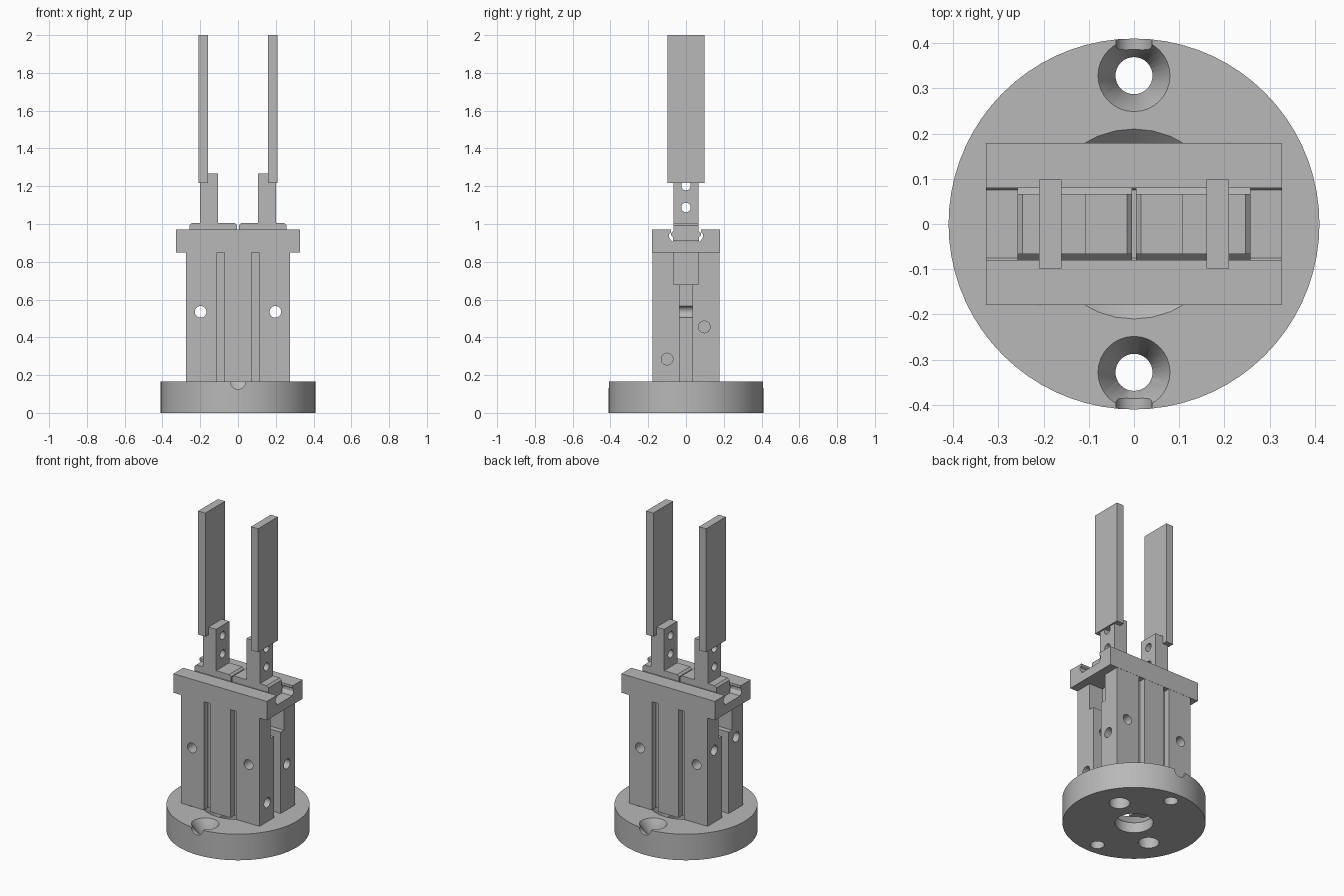
import bpy
import bmesh
from math import radians
from mathutils import Matrix, Vector

if "Cube" in bpy.data.objects:
    bpy.data.objects.remove(bpy.data.objects["Cube"])

grey = bpy.data.materials.new("machined grey")
grey.use_nodes = True
grey.diffuse_color = (0.48, 0.48, 0.48, 1)
grey.node_tree.nodes["Principled BSDF"].inputs["Base Color"].default_value = (0.48, 0.48, 0.48, 1)


def finish(bm, name):
    mesh = bpy.data.meshes.new(name)
    bmesh.ops.recalc_face_normals(bm, faces=bm.faces)
    bm.to_mesh(mesh)
    bm.free()
    mesh.materials.append(grey)
    obj = bpy.data.objects.new(name, mesh)
    bpy.context.scene.collection.objects.link(obj)
    return obj


def box(name, x, y, z):
    """Block given by its (min, max) range on each axis."""
    bm = bmesh.new()
    size = [b - a for a, b in (x, y, z)]
    mid = [(a + b) / 2 for a, b in (x, y, z)]
    bmesh.ops.create_cube(bm, size=1, matrix=Matrix.Translation(mid) @ Matrix.Diagonal((*size, 1)))
    return finish(bm, name)


def rod(name, start, end, r1, r2=None, sides=32):
    """Cylinder or cone running between two points."""
    bm = bmesh.new()
    start, end = Vector(start), Vector(end)
    axis = end - start
    turn = axis.to_track_quat("Z", "Y").to_matrix().to_4x4()
    bmesh.ops.create_cone(bm, cap_ends=True, segments=sides, radius1=r1,
                          radius2=r1 if r2 is None else r2, depth=axis.length,
                          matrix=Matrix.Translation((start + end) / 2) @ turn)
    return finish(bm, name)


def prism(name, half, x0, x1):
    """Mirror a half profile of (y, z) points and extrude it along x."""
    outline = half + [(-y, z) for y, z in reversed(half)]
    bm = bmesh.new()
    face = bm.faces.new([bm.verts.new((x0, y, z)) for y, z in outline])
    moved = bmesh.ops.extrude_face_region(bm, geom=[face])["geom"]
    verts = [v for v in moved if isinstance(v, bmesh.types.BMVert)]
    bmesh.ops.translate(bm, verts=verts, vec=(x1 - x0, 0, 0))
    return finish(bm, name)


def cut(obj, cutters):
    for c in cutters:
        mod = obj.modifiers.new("cut", "BOOLEAN")
        mod.operation = "DIFFERENCE"
        mod.solver = "EXACT"
        mod.object = c
    bpy.context.view_layer.update()
    graph = bpy.context.evaluated_depsgraph_get()
    mesh = bpy.data.meshes.new_from_object(obj.evaluated_get(graph))
    obj.modifiers.clear()
    obj.data = mesh
    for c in cutters:
        bpy.data.objects.remove(c)


def span(s, a, b):
    return tuple(sorted((s * a, s * b)))


parts = []

# Round mounting flange with countersunk screws, rim notches and centre bore
BASE = 0.165
flange = rod("mounting_flange", (0, 0, 0), (0, 0, BASE), 0.41, sides=72)
holes = [rod("bore", (0, 0, -0.1), (0, 0, 0.12), 0.11),
         rod("bore_cone", (0, 0, 0.06), (0, 0, BASE + 0.01), 0.105, 0.22)]
for s in (-1, 1):
    y = s * 0.328
    holes += [rod("screw", (0, y, -0.1), (0, y, 0.3), 0.041),
              rod("countersink", (0, y, 0.085), (0, y, BASE + 0.01), 0.036, 0.085),
              rod("notch", (0, s * 0.38, BASE), (0, s * 0.5, BASE), 0.04),
              rod("pin", (s * 0.21, s * 0.12, -0.1), (s * 0.21, s * 0.12, 0.3), 0.06)]
cut(flange, holes)
parts.append(flange)

# Gripper body with sensor grooves, end slots and bolt holes
body = box("gripper_body", (-0.275, 0.275), (-0.178, 0.178), (BASE, 0.85))
holes = []
for s in (-1, 1):
    holes += [rod("through", (s * 0.198, -0.3, 0.535), (s * 0.198, 0.3, 0.535), 0.031),
              box("slot", span(s, 0.19, 0.4), (-0.034, 0.034), (0.1, 0.7)),
              box("pocket", span(s, 0.18, 0.4), (-0.067, 0.067), (0.68, 0.9))]
    for t in (-1, 1):
        holes.append(box("groove", span(s, 0.072, 0.112), span(t, 0.14, 0.3), (0.1, 0.9)))
for side, y, z in ((1, -0.1, 0.285), (1, 0.097, 0.455), (-1, 0.11, 0.62), (-1, -0.11, 0.62)):
    holes.append(rod("side_hole", (side * 0.22, y, z), (side * 0.4, y, z), 0.031))
cut(body, holes)
parts.append(body)

# Guide rail with a keyed channel along its length
rail = box("guide_rail", (-0.327, 0.327), (-0.179, 0.179), (0.85, 0.97))
cut(rail, [prism("channel", [(0.08, 1.1), (0.08, 0.955), (0.09, 0.948), (0.09, 0.93),
                             (0.075, 0.908)], -0.5, 0.5)])
parts.append(rail)

# Sliding carriages, finger posts and long flat fingers
for s, side in ((-1, "right"), (1, "left")):
    carriage = prism(side + "_carriage", [(0.066, 1.005), (0.066, 0.965), (0.08, 0.95), (0.08, 0.942),
                                          (0.07, 0.932), (0.07, 0.909)], s * 0.004, s * 0.258)
    bm = bmesh.new()
    bm.from_mesh(carriage.data)
    ends = [e for e in bm.edges if all(v.co.z > 1 for v in e.verts)
            and abs(e.verts[0].co.x - e.verts[1].co.x) < 0.001]
    bmesh.ops.bevel(bm, geom=ends, offset=0.012, segments=1, affect="EDGES")
    bm.to_mesh(carriage.data)
    bm.free()

    post = box(side + "_finger_post", span(s, 0.107, 0.2), (-0.066, 0.066), (1.0, 1.267))
    cut(post, [box("seat", span(s, 0.16, 0.3), (-0.2, 0.2), (1.218, 1.4))]
        + [rod("bolt", (0, 0, z), (s * 0.4, 0, z), 0.025) for z in (1.087, 1.203)])
    finger = box(side + "_finger", span(s, 0.16, 0.21), (-0.098, 0.098), (1.218, 2.0))
    parts += [carriage, post, finger]

# Smooth round surfaces while keeping edges crisp
bpy.ops.object.select_all(action="DESELECT")
for obj in parts:
    obj.select_set(True)
bpy.context.view_layer.objects.active = flange
bpy.ops.object.shade_smooth_by_angle(angle=radians(30))
